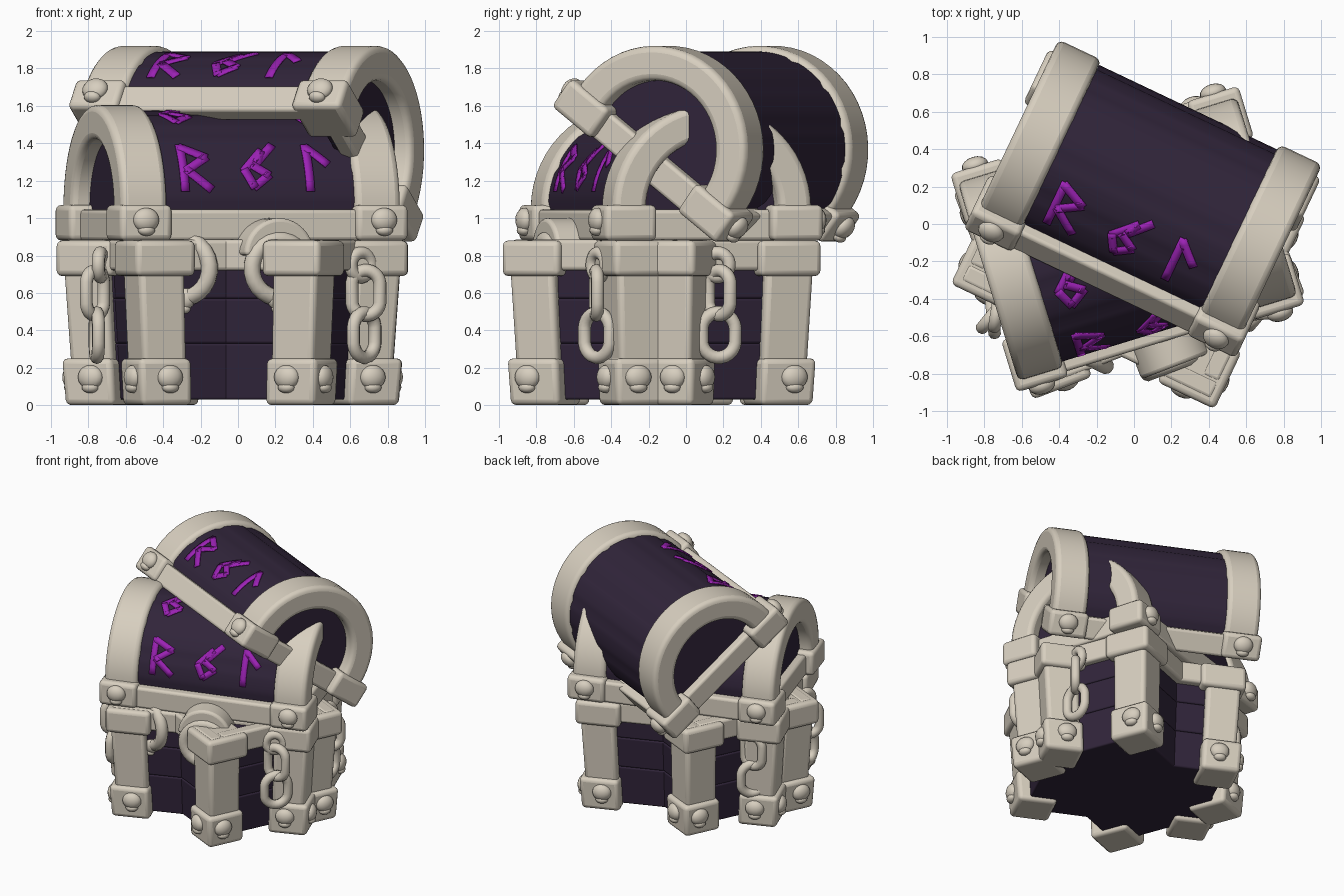
import bpy, bmesh, math
from mathutils import Matrix, Vector

if "Cube" in bpy.data.objects:
    bpy.data.objects.remove(bpy.data.objects["Cube"])


def material(name, rgb):
    m = bpy.data.materials.new(name)
    m.diffuse_color = (*rgb, 1)
    m.use_nodes = True
    m.node_tree.nodes["Principled BSDF"].inputs["Base Color"].default_value = m.diffuse_color
    return m


BONE = material("pale bone", (0.68, 0.62, 0.52))
WOOD = material("dark violet wood", (0.030, 0.018, 0.042))
GLOW = material("purple paint", (0.33, 0.016, 0.46))
R, T = Matrix.Rotation, Matrix.Translation
DRUM, ARCH, RISE = 0.525, 0.555, 0.17      # lid radii and height of the arc centre


def part(name, bm, mat, M, bevel=0.0, taper=False, plate=0.0):
    """Turn a bmesh into a finished, placed object."""
    if taper:
        for v in bm.verts:
            k = 0.94 + 0.06 * min(v.co.z / 0.7, 1)
            v.co.x *= k
            v.co.y *= k
    bmesh.ops.recalc_face_normals(bm, faces=bm.faces[:])
    bm.transform(M)
    me = bpy.data.meshes.new(name)
    bm.to_mesh(me)
    bm.free()
    me.materials.append(mat)
    ob = bpy.data.objects.new(name, me)
    bpy.context.collection.objects.link(ob)
    if bevel:
        b = ob.modifiers.new("bevel", 'BEVEL')
        b.width, b.segments, b.limit_method = bevel, 3, 'ANGLE'
        b.angle_limit = math.radians(40)
    if plate:
        s = ob.modifiers.new("plate", 'SOLIDIFY')
        s.thickness, s.offset = plate, 0
    bpy.ops.object.select_all(action='DESELECT')
    ob.select_set(True)
    bpy.context.view_layer.objects.active = ob
    bpy.ops.object.shade_smooth_by_angle(angle=math.radians(40))
    return ob


def box(bm, x0, x1, y0, y1, z0, z1):
    M = T(((x0 + x1) / 2, (y0 + y1) / 2, (z0 + z1) / 2)) @ Matrix.Diagonal(
        (abs(x1 - x0), abs(y1 - y0), z1 - z0, 1))
    bmesh.ops.create_cube(bm, size=1, matrix=M)


def corners(bm, hx, hy, w, z0, z1):
    for sx in (-1, 1):
        for sy in (-1, 1):
            box(bm, sx * (hx - w), sx * hx, sy * (hy - w), sy * hy, z0, z1)


def rails(bm, hx, hy, w, z0, z1):
    for s in (-1, 1):
        box(bm, -hx, hx, s * (hy - w), s * hy, z0, z1)
        box(bm, s * (hx - w), s * hx, -hy + w, hy - w, z0, z1)


def prism(bm, pts, x0, x1):
    f = bm.faces.new([bm.verts.new((x0, y, z)) for y, z in pts])
    g = bmesh.ops.extrude_face_region(bm, geom=[f])
    vs = [v for v in g["geom"] if isinstance(v, bmesh.types.BMVert)]
    bmesh.ops.translate(bm, verts=vs, vec=(x1 - x0, 0, 0))


def arc(r, cz, n=28, notch=0):
    out = []
    for k in range(n + 1):
        a = math.pi * k / n
        q = r - (notch if k % 6 == 0 else 0)
        out.append((-q * math.cos(a), cz + q * math.sin(a)))
    return out


def arch(ro, ri, cz, base, n=28, notch=0):
    """Closed outline of an arched band with short straight legs."""
    return ([(-ro, base)] + arc(ro, cz, n, notch) + [(ro, base), (ri, base)]
            + arc(ri, cz, n)[::-1] + [(-ri, base)])


def link(bm, M, rad, r, stretch=0.0, n=24, m=10):
    rings = []
    for i in range(n):
        a = 2 * math.pi * (i + 0.5) / n
        off = stretch if math.sin(a) > 0 else -stretch
        rings.append([bm.verts.new(M @ Vector((
            (rad + r * math.cos(b)) * math.cos(a), r * math.sin(b),
            (rad + r * math.cos(b)) * math.sin(a) + off)))
            for b in (2 * math.pi * j / m for j in range(m))])
    for i in range(n):
        p, q = rings[i], rings[(i + 1) % n]
        for j in range(m):
            bm.faces.new((p[j], p[(j + 1) % m], q[(j + 1) % m], q[j]))


def skull(bm, pos, yaw, s=0.072):
    """Small skull-headed rivet facing local -y before the yaw."""
    M = T(pos) @ R(yaw, 4, 'Z')
    for c, d in (((0, 0, 0.01), (s, s * 0.65, s * 0.9)),
                 ((0, -0.005, -0.045), (s * 0.65, s * 0.5, s * 0.42))):
        bmesh.ops.create_uvsphere(bm, u_segments=16, v_segments=10, radius=1,
                                  matrix=M @ T(c) @ Matrix.Diagonal((*d, 1)))


# abstract angular marks: strokes in (across, up) units
MARKS = [
    [[(-.06, -.13), (-.06, .13), (.08, .06), (-.04, -.02), (.09, -.13)]],
    [[(.10, .14), (.0, .03), (.03, .10), (-.08, -.02), (-.03, -.12), (.06, -.05), (-.03, .01)]],
    [[(-.05, -.13), (-.05, .13), (.06, .02)]],
]


def paint(bm, mark, u0, s0, size=1.0, r=DRUM + 0.004, w=0.023):
    for line in MARKS[mark]:
        for (ax, ay), (bx, by) in zip(line, line[1:]):
            d = Vector((bx - ax, by - ay)).normalized()
            prev = None
            for k in range(6):
                t = k / 5 * 1.12 - 0.06
                c = Vector((ax + (bx - ax) * t, ay + (by - ay) * t)) * size
                row = []
                for e in (-w, w):
                    a = s0 + (c.y + d.x * e) / r
                    row.append(bm.verts.new((u0 + c.x - d.y * e,
                                             -r * math.cos(a), RISE + r * math.sin(a))))
                if prev:
                    bm.faces.new((prev[0], prev[1], row[1], row[0]))
                prev = row


def chest(tag, centre, angle, deep, lock_y, left_chain, lid_M, marks):
    P = T(centre) @ R(math.radians(angle), 4, 'Z')
    M = P @ Matrix.Diagonal((1, deep, 1, 1))
    L = P @ lid_M
    # planked body
    bm = bmesh.new()
    for z0, z1 in ((0.03, 0.33), (0.33, 0.57), (0.57, 0.85)):
        box(bm, -0.69, 0.69, -0.475, 0.475, z0, z1)
    part(tag + "_body_planks", bm, WOOD, M, 0.012, True)
    # posts, feet, collars
    bm = bmesh.new()
    corners(bm, 0.75, 0.54, 0.26, 0.1, 0.75)
    part(tag + "_corner_posts", bm, BONE, M, 0.03, True)
    bm = bmesh.new()
    corners(bm, 0.785, 0.575, 0.31, 0.0, 0.25)
    part(tag + "_feet", bm, BONE, M, 0.03, True)
    bm = bmesh.new()
    corners(bm, 0.78, 0.57, 0.34, 0.69, 0.88)
    part(tag + "_collars", bm, BONE, M, 0.03)
    bm = bmesh.new()
    rails(bm, 0.74, 0.53, 0.1, 0.72, 0.885)
    part(tag + "_body_rails", bm, BONE, M, 0.02)
    # rivets on the feet
    bm = bmesh.new()
    for sx in (-1, 1):
        for sy in (-1, 1):
            skull(bm, (sx * 0.58, sy * 0.545, 0.14), 0 if sy < 0 else math.pi)
            skull(bm, (sx * 0.745, sy * 0.43, 0.14), sx * math.pi / 2)
    part(tag + "_foot_rivets", bm, BONE, M)
    # hanging lock ring
    bm = bmesh.new()
    link(bm, T((0, lock_y, 0.73)), 0.155, 0.046)
    skull(bm, (0, lock_y - 0.01, 0.56), 0)
    part(tag + "_lock_ring", bm, BONE, P)
    # chains on both ends
    bm = bmesh.new()
    for s, (x, y) in ((1, (0.78, 0)), (-1, left_chain)):
        for dx, z, yaw, rad, st in ((-0.02, 0.75, 60, 0.065, 0),
                                    (0.01, 0.60, 30, 0.075, 0.045),
                                    (0, 0.375, 75, 0.09, 0.03)):
            link(bm, T((s * (x + dx), y, z)) @ R(math.radians(yaw), 4, 'Z'), rad, 0.035, st)
    part(tag + "_chains", bm, BONE, P)
    # arched lid: plank shell, end panels, bone arches
    bm = bmesh.new()
    prism(bm, arch(DRUM, DRUM - 0.06, RISE, 0.02, 42, 0.01), -0.62, 0.62)
    part(tag + "_lid_planks", bm, WOOD, L)
    bm = bmesh.new()
    for s in (-1, 1):
        prism(bm, [(-0.47, 0.02)] + arc(0.47, RISE) + [(0.47, 0.02)], s * 0.62, s * 0.68)
    part(tag + "_lid_end_panels", bm, WOOD, L)
    bm = bmesh.new()
    for s in (-1, 1):
        prism(bm, arch(ARCH, 0.37, RISE, 0.03), s * 0.525, s * 0.78)
    part(tag + "_lid_arches", bm, BONE, L, 0.035)
    # lid rim
    bm = bmesh.new()
    rails(bm, 0.745, 0.58, 0.10, 0.0, 0.165)
    part(tag + "_lid_rails", bm, BONE, L, 0.02)
    bm = bmesh.new()
    corners(bm, 0.805, 0.61, 0.29, 0.0, 0.19)
    part(tag + "_lid_corners", bm, BONE, L, 0.03)
    bm = bmesh.new()
    for sx in (-1, 1):
        for sy in (-1, 1):
            skull(bm, (sx * 0.665, sy * 0.615, 0.10), 0 if sy < 0 else math.pi)
    part(tag + "_lid_rivets", bm, BONE, L)
    # painted marks
    bm = bmesh.new()
    for k, u, s0 in marks:
        paint(bm, k, u, math.radians(s0), 0.95)
    part(tag + "_painted_marks", bm, GLOW, L, plate=0.009)
    return P


# closed chest and the open chest crossing it
front_row = [(0, -0.36, 25), (1, 0.0, 25), (2, 0.33, 25)]
P = chest("closed_chest", (-0.025, -0.105, 0), 21, 1.04, -0.68, (0.82, -0.10),
          T((0.0, 0.026, 0.88)) @ R(math.radians(-4), 4, 'Z'),
          front_row + [(1, -0.36, 74), (1, 0.36, 74)])
chest("open_chest", (-0.03, -0.14, 0), -25.4, 1.0, -0.61, (0.78, 0),
      T((-0.04, 0.20, 1.23)) @ R(math.radians(-37), 4, 'X'), front_row)
# rounded lock plate on the closed chest
bm = bmesh.new()
prism(bm, arc(0.20, 0.80), -0.70, -0.50)
part("lock_plate", bm, BONE, P @ R(math.pi / 2, 4, 'Z'), 0.03)
